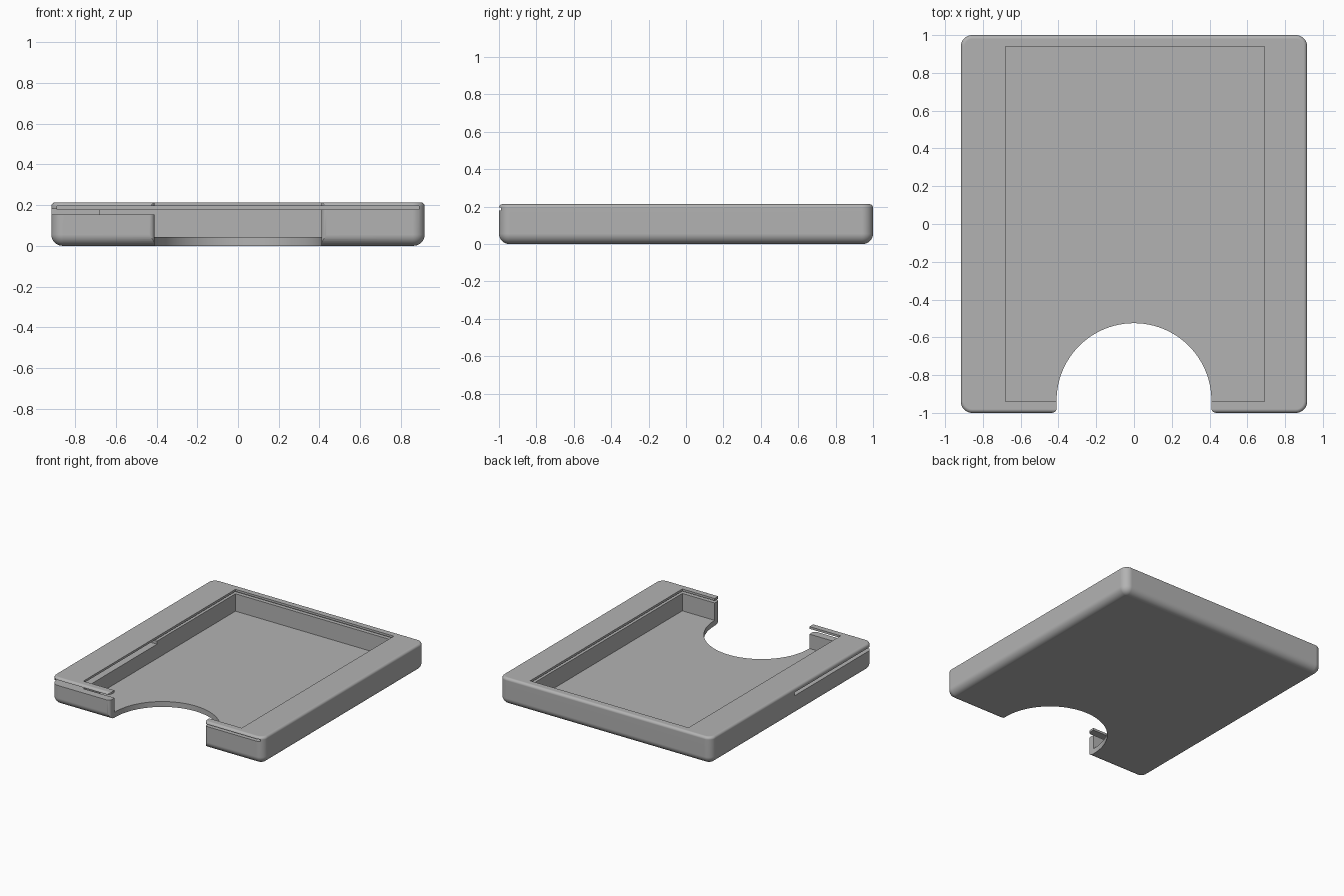
import bpy, bmesh, math

cube = bpy.data.objects.get("Cube")
if cube:
    bpy.data.objects.remove(cube)

grey = bpy.data.materials.new("plain grey")
grey.use_nodes = True
colour = (0.45, 0.45, 0.45, 1)
grey.diffuse_color = colour
grey.node_tree.nodes["Principled BSDF"].inputs["Base Color"].default_value = colour

W, L, H = 0.917, 1.0, 0.213       # half width, half length, height
CORNER, LOWER, UPPER = 0.06, 0.055, 0.02
SEG = 8


def loft(name, rings):
    """Solid through a stack of matching closed rings of points."""
    bm = bmesh.new()
    loops = [[bm.verts.new(p) for p in ring] for ring in rings]
    n = len(loops[0])
    for a, b in zip(loops, loops[1:]):
        for i in range(n):
            j = (i + 1) % n
            bm.faces.new((a[i], a[j], b[j], b[i]))
    bm.faces.new(loops[0][::-1])
    bm.faces.new(loops[-1])
    bmesh.ops.recalc_face_normals(bm, faces=bm.faces)
    mesh = bpy.data.meshes.new(name)
    bm.to_mesh(mesh)
    bm.free()
    obj = bpy.data.objects.new(name, mesh)
    bpy.context.collection.objects.link(obj)
    mesh.materials.append(grey)
    return obj


def arc(cx, cy, r, start, end, steps):
    angles = [math.radians(start + (end - start) * i / steps) for i in range(steps + 1)]
    return [(cx + r * math.cos(a), cy + r * math.sin(a)) for a in angles]


def rounded_ring(inset, z):
    r = CORNER - inset
    pts = []
    for k, (sx, sy) in enumerate(((1, 1), (-1, 1), (-1, -1), (1, -1))):
        pts += arc(sx * (W - CORNER), sy * (L - CORNER), r, 90 * k, 90 * k + 90, SEG)
    return [(x, y, z) for x, y in pts]


def prism(name, outline, z0, z1):
    return loft(name, [[(x, y, z) for x, y in outline] for z in (z0, z1)])


def box(name, x0, x1, y0, y1, z0, z1):
    return prism(name, [(x0, y0), (x1, y0), (x1, y1), (x0, y1)], z0, z1)


# Tray body: rounded block, large fillet below and small fillet above
steps = [math.pi / 2 * i / SEG for i in range(SEG + 1)]
rings = [rounded_ring(LOWER * (1 - math.sin(a)), LOWER * (1 - math.cos(a))) for a in steps]
rings += [rounded_ring(UPPER * (1 - math.cos(a)), H - UPPER * (1 - math.sin(a))) for a in steps]
tray = loft("tray", rings)

# Thumb notch outline: half circle, straight sides, rounded mouth
R, CY, F = 0.41, -0.935, 0.025
notch = arc(0, CY, R, 0, 180, 48)
notch += arc(-R - F, -L + F, F, 0, -90, 5)
notch += [(-R - F, -1.2), (R + F, -1.2)]
notch += arc(R + F, -L + F, F, 270, 180, 5)

cutters = [
    box("pocket_cutter", -0.68, 0.69, -0.94, 0.94, 0.042, 0.4),
    box("lid_slot_cutter", -0.89, 0.89, -1.2, 0.97, 0.178, 0.196),
    box("side_slot_cutter", -1.2, -0.3, -1.2, -0.03, 0.154, 0.18),
    prism("notch_cutter", notch, -0.2, 0.5),
]

bpy.context.view_layer.objects.active = tray
for cutter in cutters:
    cutter.hide_render = True
    mod = tray.modifiers.new(cutter.name, "BOOLEAN")
    mod.operation = "DIFFERENCE"
    mod.solver = "EXACT"
    mod.object = cutter
    bpy.ops.object.modifier_apply(modifier=mod.name)
    bpy.data.objects.remove(cutter)

# Smooth fillets, crisp edges, flat broad faces
bpy.ops.object.select_all(action="DESELECT")
tray.select_set(True)
bpy.ops.object.shade_smooth_by_angle(angle=math.radians(30))
weighted = tray.modifiers.new("flat_faces", "WEIGHTED_NORMAL")
weighted.keep_sharp = True
